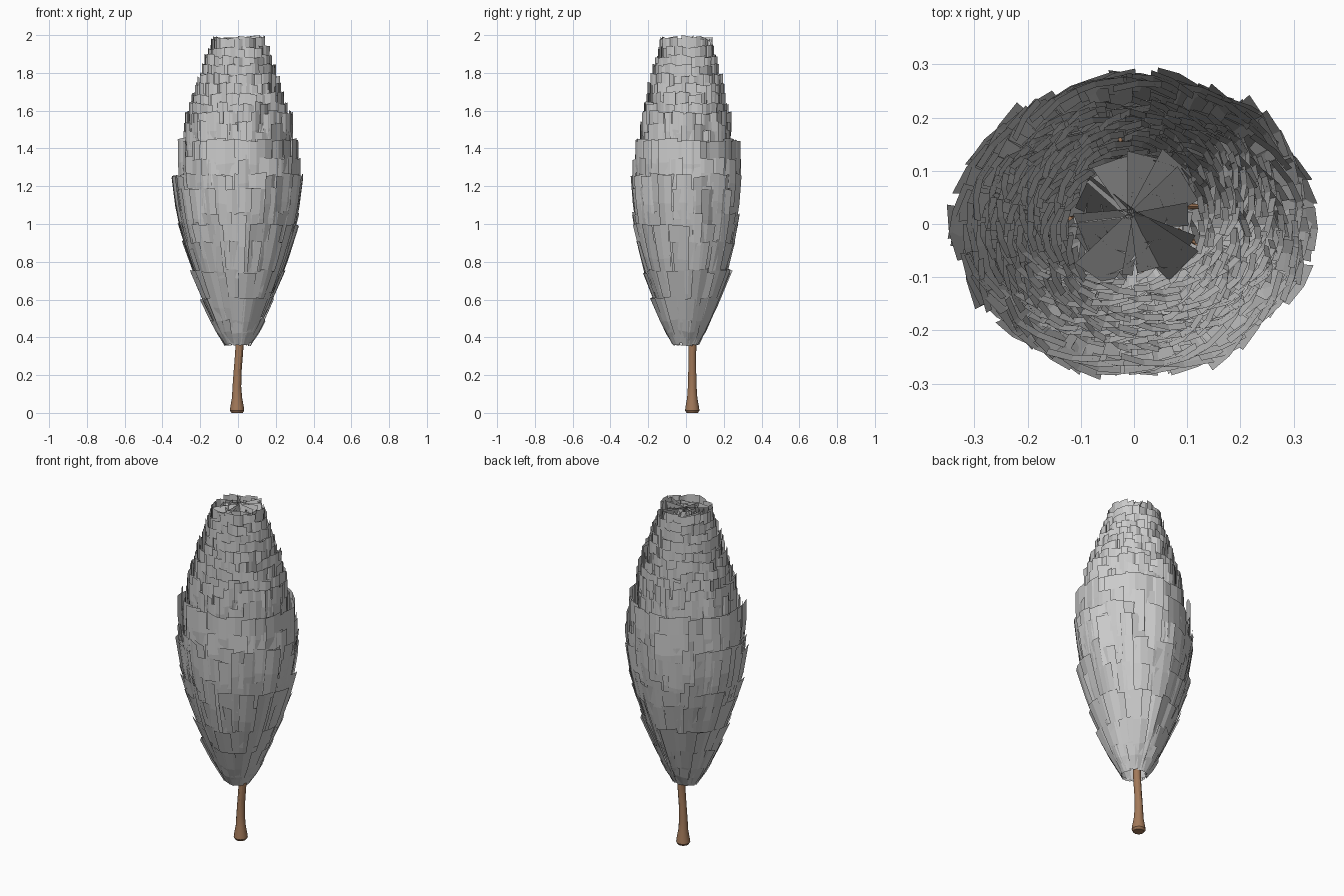
import bpy, bmesh, math, random
from mathutils import Vector

if "Cube" in bpy.data.objects:
    bpy.data.objects.remove(bpy.data.objects["Cube"])

random.seed(7)


def interp(table, z):
    if z <= table[0][0]:
        return table[0][1:]
    for a, b in zip(table, table[1:]):
        if z <= b[0]:
            t = (z - a[0]) / (b[0] - a[0])
            return [p + (q - p) * t for p, q in zip(a[1:], b[1:])]
    return table[-1][1:]


def finish(name, bm, color=None):
    me = bpy.data.meshes.new(name)
    bm.to_mesh(me)
    bm.free()
    ob = bpy.data.objects.new(name, me)
    bpy.context.collection.objects.link(ob)
    if color:
        mat = bpy.data.materials.new(name + "_brown")
        mat.diffuse_color = color
        mat.use_nodes = True
        mat.node_tree.nodes["Principled BSDF"].inputs["Base Color"].default_value = mat.diffuse_color
        me.materials.append(mat)
    return ob


def tube(bm, path, sides):
    # path of (x, y, z, radius) joined by rings, capped at both ends
    rings = []
    for x, y, z, r in path:
        rings.append([bm.verts.new((x + r * math.cos(2 * math.pi * i / sides),
                                    y + r * math.sin(2 * math.pi * i / sides), z))
                      for i in range(sides)])
    for a, b in zip(rings, rings[1:]):
        for i in range(sides):
            j = (i + 1) % sides
            bm.faces.new((a[i], a[j], b[j], b[i]))
    bm.faces.new(rings[0][::-1])
    bm.faces.new(rings[-1])


# trunk with flared foot, running up inside the crown
bm = bmesh.new()
tube(bm, [(-.005, .033, 0, .03), (-.005, .033, .012, .038), (-.005, .033, .03, .036),
          (-.005, .033, .08, .027), (-.006, .033, .14, .023), (-.002, .033, .22, .021),
          (.006, .033, .32, .021), (.01, .035, .4, .022), (.01, .035, .6, .02),
          (.005, .03, .9, .016), (0, .02, 1.3, .011), (0, .01, 1.75, .005)], 12)
# slim branches rising from the trunk
for k in range(7):
    a = k * 2.4
    z = .42 + .11 * k
    tube(bm, [(.008 + d * math.cos(a), .033 + d * math.sin(a), z + h, r)
              for d, h, r in ((0, 0, .012), (.06, .1, .009), (.13, .3, .004))], 6)
trunk = finish("trunk", bm, (.36, .19, .1, 1))
for p in trunk.data.polygons:
    p.use_smooth = True
bpy.context.view_layer.objects.active = trunk
trunk.select_set(True)
bpy.ops.object.shade_smooth_by_angle()

# crown envelope: z, x radius, y radius
ENV = [(.37, .075, .075), (.45, .115, .105), (.6, .185, .17), (.76, .25, .23),
       (.9, .29, .255), (1.02, .32, .275), (1.27, .345, .288), (1.36, .325, .28),
       (1.455, .32, .275), (1.5, .285, .232), (1.6, .28, .228), (1.7, .245, .205),
       (1.8, .21, .185), (1.9, .175, .155), (2.0, .135, .13)]


def card(bm, ang, z0, z1, r0, r1, width, yaw):
    # leaf card: 2 x 2 quads, slightly creased, leaning from r0 up to r1
    grid = []
    taper = min(1, max(.45, r0[0] / r1[0]))
    zoff = random.uniform(-.02, 0)
    tilt = random.uniform(-.008, .008)
    side = Vector((-math.sin(ang + yaw), math.cos(ang + yaw), 0))
    for i in range(3):
        t = i / 2
        rx, ry = (p + (q - p) * t for p, q in zip(r0, r1))
        bulge = .006 if i == 1 else 0
        c = Vector(((rx + bulge) * math.cos(ang), (ry + bulge) * math.sin(ang),
                    z0 + (z1 - z0) * t + zoff))
        w = width * (taper + (1 - taper) * t) / 2
        row = []
        for s in (-1, 0, 1):
            p = c + side * (w * s)
            p.z = min(2.0, p.z + tilt * s)
            if s == 0:
                p += Vector((math.cos(ang), math.sin(ang), 0)) * .006
            row.append(bm.verts.new(p))
        grid.append(row)
    for i in range(2):
        for j in range(2):
            bm.faces.new((grid[i][j], grid[i][j + 1], grid[i + 1][j + 1], grid[i + 1][j]))


def tier(bm, ztop, height, width, scale, cover, yaw):
    z0 = max(.375, ztop - height)
    top = [v * scale for v in interp(ENV, ztop)]
    bot = [v * scale for v in interp(ENV, z0)]
    bot = [min(b, t) - .012 for b, t in zip(bot, top)]
    n = max(7, int(cover * math.pi * (top[0] + top[1]) / width))
    start = random.random() * 6.28
    for i in range(n):
        ang = start + 2 * math.pi * i / n + random.uniform(-.08, .08)
        k = random.uniform(.93, 1.0)
        card(bm, ang, z0, ztop, [b * k for b in bot], [t * k for t in top],
             width * random.uniform(.8, 1.15), random.uniform(-yaw, yaw))


# lower crown: long cards leaning outward in level tiers
bm = bmesh.new()
for zt, h in ((.5, .14), (.62, .26), (.76, .38), (.92, .4), (1.01, .36), (1.07, .34),
              (1.2, .32), (1.27, .3), (1.36, .25), (1.455, .25)):
    tier(bm, zt, h, .1, 1.0, 1.5, .3)
finish("lower_leaves", bm)

# upper crown: short, nearly upright cards stepping inward
bm = bmesh.new()
for zt in (1.5, 1.545, 1.6, 1.65, 1.7, 1.75, 1.8, 1.85, 1.9, 1.945, 1.995):
    tier(bm, zt, .2, .065, 1.0, 1.6, .45)
finish("upper_leaves", bm)

# inner layer of cards filling the crown
bm = bmesh.new()
for k in range(8):
    zt = .9 + .155 * k
    tier(bm, zt, .26, .085, .7, 1.1, .7)
for k in range(4):
    tier(bm, 1.55 + .147 * k, .22, .07, .42, 1.1, .9)
finish("inner_leaves", bm)

# tip: upright cards crossing at the axis, leaning to close the top
bm = bmesh.new()
for k in range(14):
    a = 2 * math.pi * k / 14 + random.uniform(-.12, .12)
    d = Vector((math.cos(a), math.sin(a), 0))
    n = Vector((-d.y, d.x, 0)) * random.uniform(-.05, .05)
    r = random.uniform(.1, .14)
    c = Vector((0, .015, 0))
    zt = random.uniform(1.95, 2.0)
    pts = [c + Vector((0, 0, 1.8)) + n, c + d * r + Vector((0, 0, 1.8)) + n,
           c + d * r + Vector((0, 0, zt)) - n, c + Vector((0, 0, 1.985)) - n * .3]
    bm.faces.new([bm.verts.new(p) for p in pts])
finish("tip_leaves", bm)
